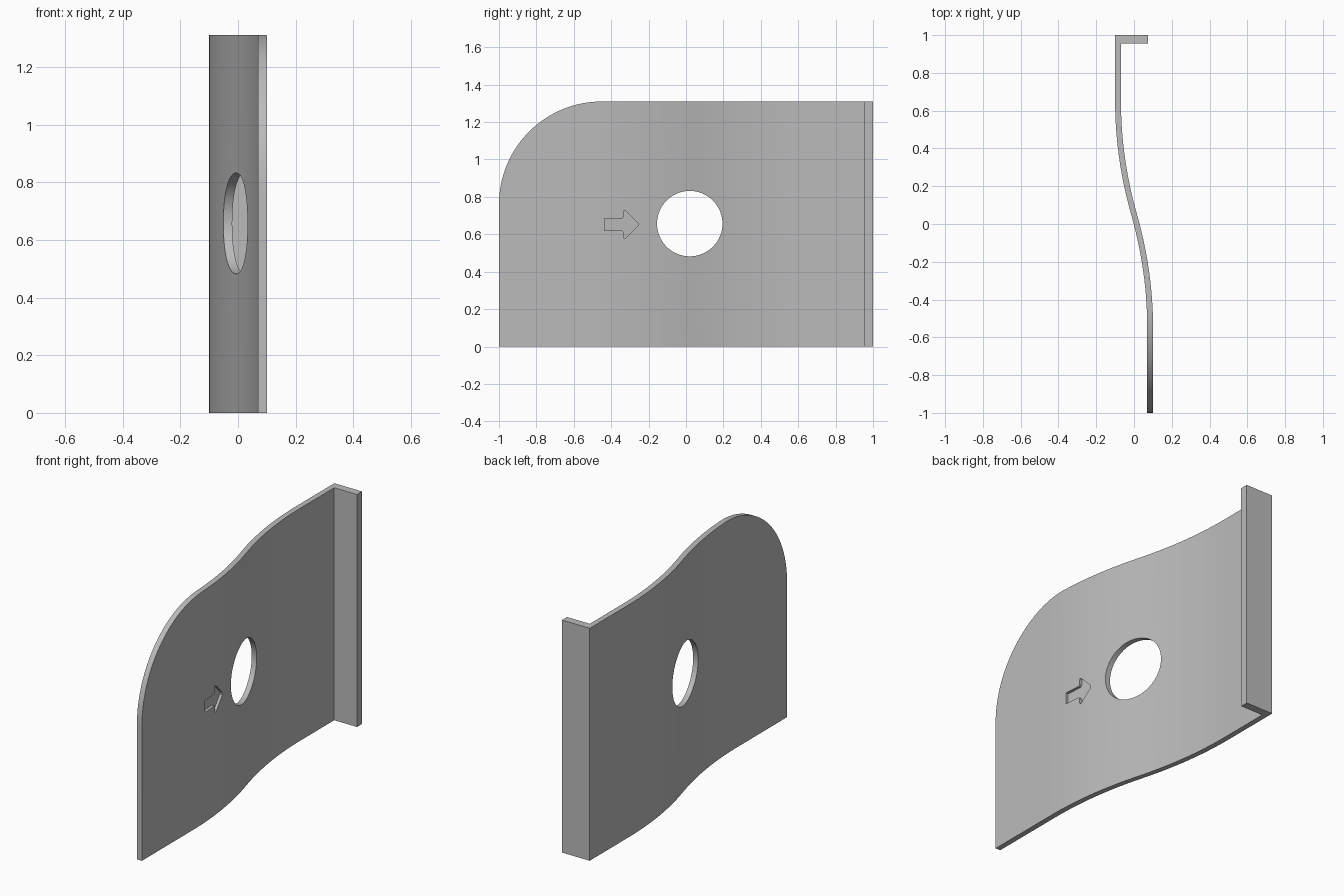
import bpy, bmesh, math

if "Cube" in bpy.data.objects:
    bpy.data.objects.remove(bpy.data.objects["Cube"])

HEIGHT, THICK = 1.31, 0.031
MID, HALF, SHIFT = 0.05, 0.6, 0.17      # S-bend centre, half length, sideways step

steel = bpy.data.materials.new("grey_metal")
steel.use_nodes = True
GREY = (0.5, 0.5, 0.5, 1)
steel.diffuse_color = GREY
steel.node_tree.nodes["Principled BSDF"].inputs["Base Color"].default_value = GREY


def back_x(y):
    """Sheet's right-hand surface: two arcs joined at the middle of the bend."""
    d = max(-HALF, min(HALF, y - MID))
    step = SHIFT / HALF * (abs(d) - d * d / (2 * HALF))
    return -0.015 - math.copysign(step, d)


def prism(name, start, end):
    """Solid between two matching outlines."""
    bm = bmesh.new()
    a = [bm.verts.new(p) for p in start]
    b = [bm.verts.new(p) for p in end]
    bm.faces.new(a)
    bm.faces.new(b)
    for i in range(len(a)):
        j = (i + 1) % len(a)
        bm.faces.new((a[i], a[j], b[j], b[i]))
    bmesh.ops.recalc_face_normals(bm, faces=bm.faces)
    mesh = bpy.data.meshes.new(name)
    bm.to_mesh(mesh)
    bm.free()
    mesh.materials.append(steel)
    obj = bpy.data.objects.new(name, mesh)
    bpy.context.collection.objects.link(obj)
    return obj


def cut(target, outline, floor):
    """Remove a side-view outline from the sheet, down to the floor surface."""
    cutter = prism("cutter", [(floor(y), y, z) for y, z in outline],
                   [(0.3, y, z) for y, z in outline])
    mod = target.modifiers.new("cut", "BOOLEAN")
    mod.operation, mod.solver, mod.object = "DIFFERENCE", "EXACT", cutter
    bpy.context.view_layer.objects.active = target
    bpy.ops.object.modifier_apply(modifier=mod.name)
    bpy.data.objects.remove(cutter)


def arc(cy, cz, r, a0, a1, n):
    angles = [math.radians(a0 + (a1 - a0) * i / n) for i in range(n + 1)]
    return [(cy + r * math.cos(a), cz + r * math.sin(a)) for a in angles]


# Bent sheet with the end flange
STRIPS = 28
ys = [-1] + [MID - HALF + 2 * HALF * i / STRIPS for i in range(STRIPS + 1)]
profile = [(back_x(y) + THICK, y) for y in ys + [0.955]]
profile += [(0.073, 0.955), (0.073, 1), (back_x(1), 1)]
profile += [(back_x(y), y) for y in reversed(ys)]
plate = prism("bent_plate", [(x, y, 0) for x, y in profile],
              [(x, y, HEIGHT) for x, y in profile])

# Rounded upper front corner
R = 0.55
corner = arc(-1 + R, HEIGHT - R, R, 180, 90, 32)
corner += [(-1 + R, HEIGHT + 0.1), (-1.1, HEIGHT + 0.1), (-1.1, HEIGHT - R)]
cut(plate, corner, lambda y: -0.3)

# Round through hole
cut(plate, arc(0.02, 0.657, 0.175, 0, 360, 64)[:-1], lambda y: -0.3)

# Shallow arrow recess, mirrored about its own centre line
half = [(-0.435, 0.033), (-0.341, 0.033), (-0.333, 0.041), (-0.333, 0.07),
        (-0.329, 0.076), (-0.322, 0.073), (-0.255, 0.006)]
arrow = [(y, 0.652 + h) for y, h in half] + [(y, 0.652 - h) for y, h in reversed(half)]
cut(plate, arrow, lambda y: back_x(y) + THICK - 0.015)

# Smooth bend, crisp edges
bpy.ops.object.select_all(action="DESELECT")
plate.select_set(True)
bpy.context.view_layer.objects.active = plate
bpy.ops.object.shade_smooth_by_angle(angle=math.radians(20))
